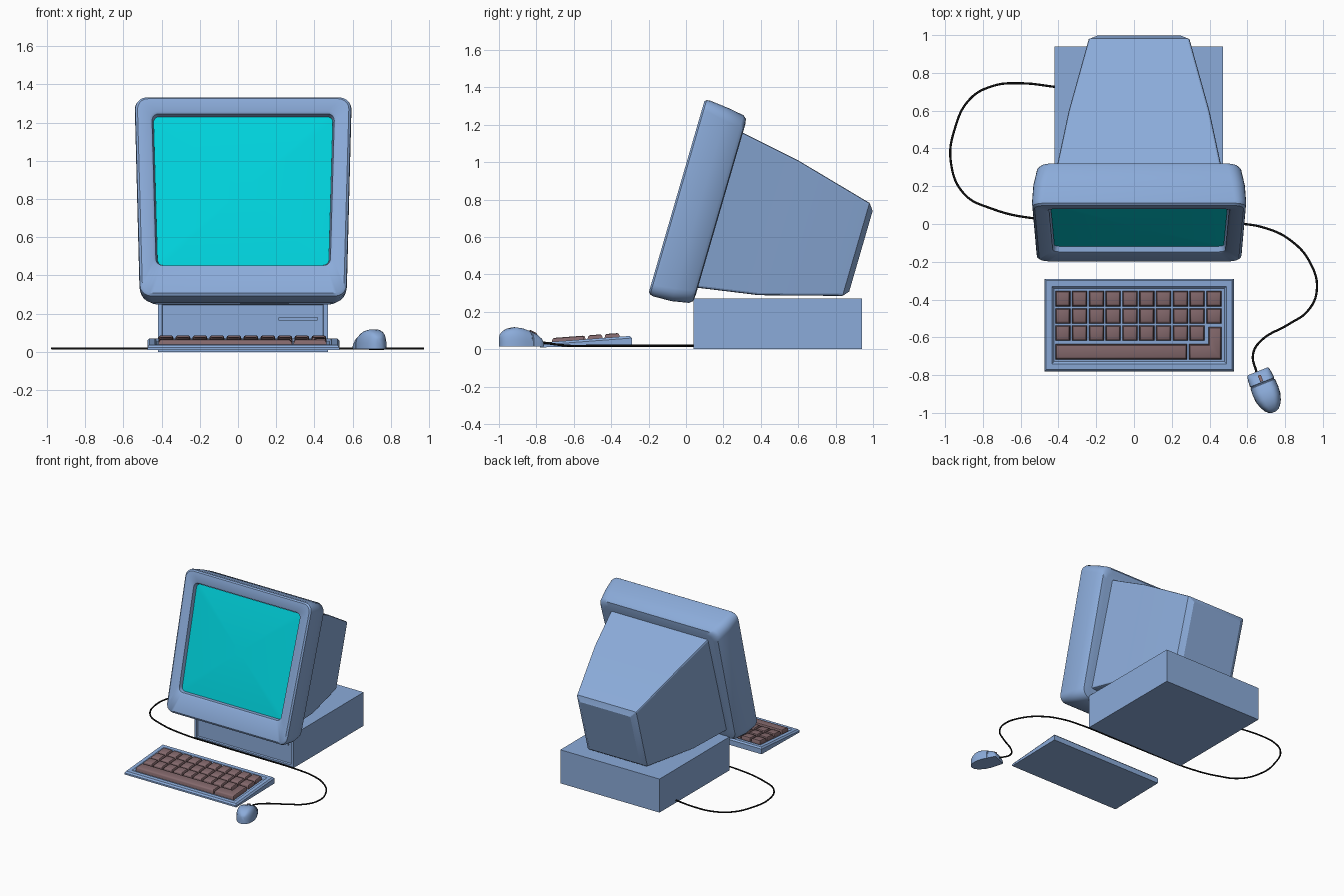
import bpy, bmesh
from math import cos, sin, pi, radians
from mathutils import Vector

if "Cube" in bpy.data.objects:
    bpy.data.objects.remove(bpy.data.objects["Cube"])

CX = 0.027                      # centre line of the computer


def material(name, rgb):
    m = bpy.data.materials.new(name)
    m.diffuse_color = (*rgb, 1)
    m.use_nodes = True
    m.node_tree.nodes["Principled BSDF"].inputs["Base Color"].default_value = m.diffuse_color
    return m


BLUE = material("casing_blue", (0.26, 0.41, 0.70))
TEAL = material("screen_teal", (0.0, 0.65, 0.72))
BROWN = material("key_brown", (0.23, 0.14, 0.15))
BLACK = material("cord_black", (0.005, 0.005, 0.005))


def finish(name, bm, mat, angle=35):
    bmesh.ops.recalc_face_normals(bm, faces=bm.faces)
    me = bpy.data.meshes.new(name)
    bm.to_mesh(me)
    bm.free()
    ob = bpy.data.objects.new(name, me)
    bpy.context.collection.objects.link(ob)
    me.materials.append(mat)
    bpy.ops.object.select_all(action='DESELECT')
    ob.select_set(True)
    bpy.context.view_layer.objects.active = ob
    bpy.ops.object.shade_smooth_by_angle(angle=radians(angle))
    return ob


def loft(bm, loops, first=True, last=True):
    rings = [[bm.verts.new(p) for p in lp] for lp in loops]
    n = len(rings[0])
    for a, b in zip(rings, rings[1:]):
        for i in range(n):
            j = (i + 1) % n
            bm.faces.new((a[i], a[j], b[j], b[i]))
    if first:
        bm.faces.new(rings[0])
    if last:
        bm.faces.new(rings[-1])


def tilted(x, u, v):
    """Monitor frame: u runs up the screen, v runs back from it."""
    return Vector((CX + x, -0.20 + 0.279 * u + 0.960 * v, 0.30 + 0.960 * u - 0.279 * v))


def ring(top, bot, u0, u1, v, r, n=5):
    """Rounded trapezoid in the monitor frame."""
    pts = []
    for sx, u, w, a0 in ((1, u1 - r, top, 0), (-1, u1 - r, top, 90),
                         (-1, u0 + r, bot, 180), (1, u0 + r, bot, 270)):
        for k in range(n + 1):
            a = radians(a0 + 90 * k / n)
            pts.append(tilted(sx * (w - r) + r * cos(a), u + r * sin(a), v))
    return pts


# Monitor bezel with screen recess
bm = bmesh.new()
loft(bm, [ring(*s) for s in (
    (.49, .47, .06, 1.01, .245, .06), (.525, .505, .025, 1.04, .24, .07),
    (.540, .518, .010, 1.055, .222, .07), (.560, .538, -.007, 1.07, .13, .07),
    (.567, .543, -.01, 1.08, .03, .06), (.564, .54, -.005, 1.078, .01, .06),
    (.553, .528, .008, 1.068, 0, .055), (.49, .47, .150, 1.0, 0, .045),
    (.477, .457, .162, .988, .008, .035), (.468, .448, .172, .978, .05, .03))])
finish("monitor_bezel", bm, BLUE)

# Slightly domed screen
bm = bmesh.new()
loops = []
for s in (1, .9, .75, .55, .3, .1):
    loops.append(ring(.469 * s, .449 * s, .575 - .405 * s, .575 + .405 * s,
                      .036 - .016 * (1 - s * s), .03 * s))
loft(bm, loops, first=False)
finish("screen", bm, TEAL)

# Tapering rear housing of the monitor
bm = bmesh.new()
loft(bm, [ring(*s, n=2) for s in (
    (.447, .447, .095, .972, .20, .012), (.437, .437, .10, .965, .24, .012),
    (.373, .373, .154, .905, .57, .012), (.267, .267, .275, .793, 1.0, .012),
    (.225, .225, .308, .757, 1.028, .012))])
finish("monitor_rear", bm, BLUE, 20)


def box(bm, x0, x1, y0, y1, z0, z1):
    vs = bmesh.ops.create_cube(bm, size=1)["verts"]
    for v in vs:
        v.co = ((x0 + x1) / 2 + v.co.x * (x1 - x0), (y0 + y1) / 2 + v.co.y * (y1 - y0),
                (z0 + z1) / 2 + v.co.z * (z1 - z0))
    return vs


# System case with recessed front panel
bm = bmesh.new()
box(bm, -.42, .47, .04, .94, 0, .272)
bm.normal_update()
front = [f for f in bm.faces if f.normal.y < -.9]
bmesh.ops.inset_region(bm, faces=front, thickness=.03)
bmesh.ops.inset_region(bm, faces=front, thickness=.006, depth=-.012)
finish("system_case", bm, BLUE)

# Disk slot with rounded ends
bm = bmesh.new()
outline = []
for sx in (1, -1):
    for k in range(7):
        a = -pi / 2 + pi * k / 6
        outline.append((.315 + sx * (.094 + .011 * cos(a)), .173 + sx * .011 * sin(a)))
loft(bm, [[(x, y, z) for x, z in outline] for y in (.06, .044)])
finish("disk_slot", bm, BLUE)


# Keyboard wedge with a sunken tray
def deck(y):
    return .035 + (y + .78) * .075


bm = bmesh.new()
KX = (-.475, .53)


def tray_ring(inset, drop):
    x0, x1, y0, y1 = KX[0] + inset, KX[1] - inset, -.78 + inset, -.29 - inset
    return [(x, y, deck(y) - drop) for x, y in ((x0, y0), (x1, y0), (x1, y1), (x0, y1))]


foot = [(KX[0], -.78, .01), (KX[1], -.78, .01), (KX[1], -.29, .018), (KX[0], -.29, .018)]
loft(bm, [foot, tray_ring(0, .012), tray_ring(.01, 0), tray_ring(.04, 0), tray_ring(.052, .012)])
finish("keyboard_case", bm, BLUE)

# Keys: three rows, a space bar and an L-shaped enter key
bm = bmesh.new()


def key(outline):
    """Keycap with straight sides and a chamfered, slightly smaller top."""
    n = len(outline)
    pts = [Vector(p) for p in outline]

    def shrink(d):
        out = []
        for i, p in enumerate(pts):
            a, b = (p - pts[i - 1]).normalized(), (pts[(i + 1) % n] - p).normalized()
            out.append(p + d * (Vector((-a.y, a.x)) + Vector((-b.y, b.x))))
        return out
    levels = ((0, -.014), (.002, .010), (.006, .017), (.013, .020))
    loft(bm, [[(p.x, p.y, deck(p.y) + h) for p in shrink(d)] for d, h in levels], first=False)


def rect(x0, x1, y0, y1):
    return ((x0, y0), (x1, y0), (x1, y1), (x0, y1))


for row in range(3):
    y1 = -.355 - .091 * row
    for col in range(10 if row < 2 else 9):
        x0 = -.417 + .0889 * col
        key(rect(x0, x0 + .080, y1 - .081, y1))
key(rect(-.417, .282, -.717, -.636))
key(((.290, -.717), (.464, -.717), (.464, -.545), (.393, -.545), (.393, -.636), (.290, -.636)))
finish("keys", bm, BROWN)

# Mouse: arched cross-sections along its length, with a button seam
NOSE = Vector((.655, -.78, 0))
BACK, SIDE = Vector((.37, -.93, 0)), Vector((.93, .37, 0))
bm = bmesh.new()
sections = ((0, .056, .030), (.006, .062, .045), (.03, .066, .066), (.062, .069, .080),
            (.065, .066, .074), (.069, .066, .074), (.072, .070, .084), (.11, .072, .098),
            (.15, .069, .103), (.185, .058, .096), (.21, .044, .083), (.225, .029, .068),
            (.232, .014, .056))
loops = []
for t, w, h in sections:
    lp = []
    for k in range(17):
        a = pi * k / 16
        c = cos(a)
        x = w * abs(c) ** .6 * (1 if c > 0 else -1)
        lp.append(NOSE + BACK * t + SIDE * x + Vector((0, 0, .015 + h * abs(sin(a)) ** .7)))
    loops.append(lp)
loft(bm, loops)
finish("mouse", bm, BLUE, 40)

# Mouse wheel
bm = bmesh.new()
loft(bm, [[NOSE + BACK * t + SIDE * x + Vector((0, 0, z + (t - .02) * .5))
           for t, x in ((.022, -.008), (.058, -.008), (.058, .008), (.022, .008))]
          for z in (.05, .084)])
finish("mouse_wheel", bm, BROWN)

# Cord from the mouse, past the front of the case, to its left side
path = [(.65, -.79), (.63, -.69), (.67, -.62), (.82, -.53), (.92, -.46), (.968, -.35),
        (.93, -.2), (.82, -.08), (.69, -.02), (.55, .003), (.2, .012), (-.2, .017), (-.53, .03),
        (-.75, .08), (-.9, .16), (-.97, .33), (-.95, .5), (-.87, .66), (-.75, .73),
        (-.6, .745), (-.41, .725)]
cu = bpy.data.curves.new("mouse_cord", 'CURVE')
cu.dimensions = '3D'
cu.bevel_depth = .006
cu.bevel_resolution = 2
cu.resolution_u = 6
sp = cu.splines.new('BEZIER')
sp.bezier_points.add(len(path) - 1)
for i, (p, (x, y)) in enumerate(zip(sp.bezier_points, path)):
    p.co = (x, y, (.04, .025)[i] if i < 2 else .018)
    p.handle_left_type = p.handle_right_type = 'AUTO'
cord = bpy.data.objects.new("mouse_cord", cu)
cu.materials.append(BLACK)
bpy.context.collection.objects.link(cord)
